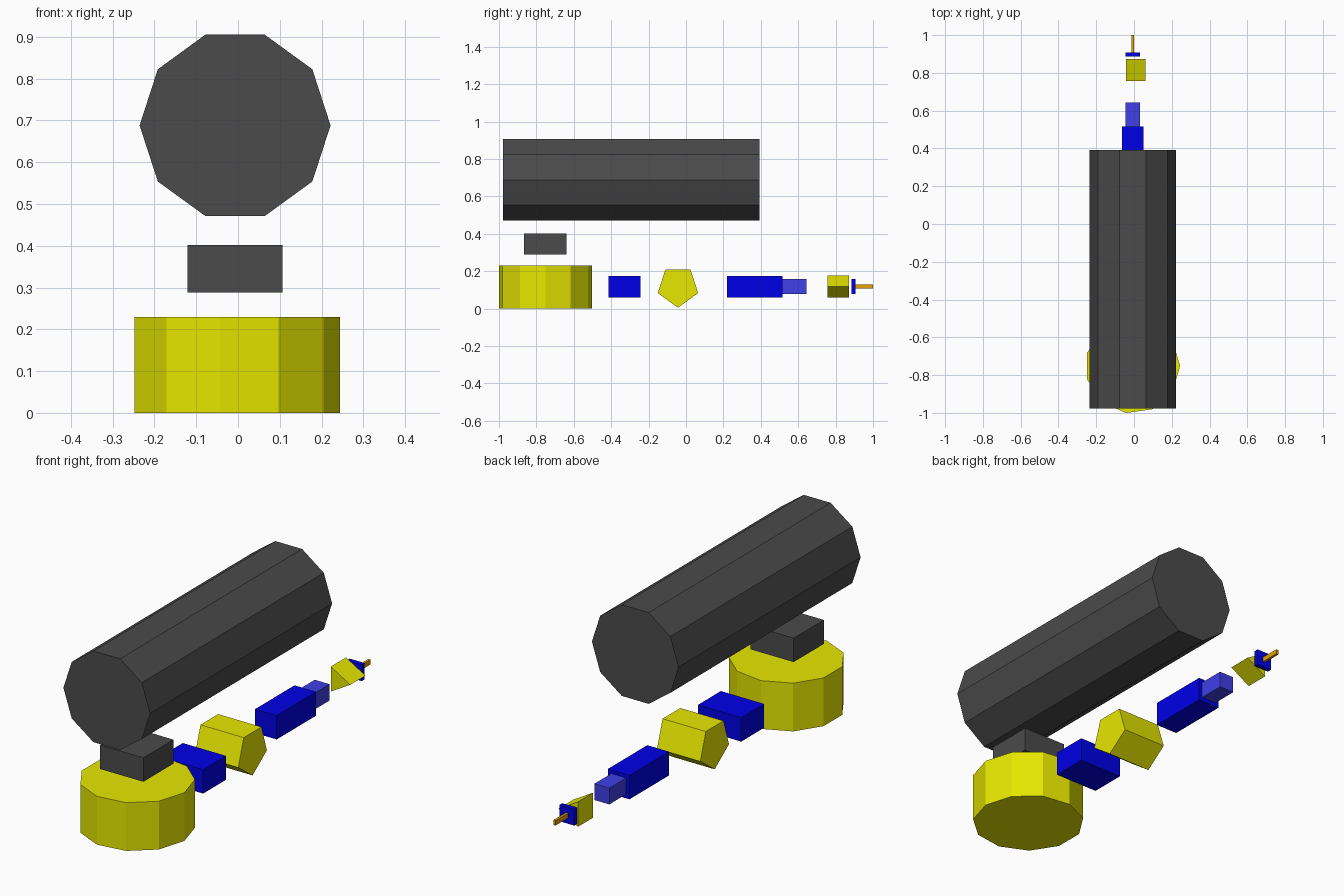
import bpy, bmesh
from math import sin, cos, pi, radians
from mathutils import Vector

if "Cube" in bpy.data.objects:
    bpy.data.objects.remove(bpy.data.objects["Cube"])

CX = -0.007  # shared centre line of all parts


def material(name, rgb):
    m = bpy.data.materials.new(name)
    m.diffuse_color = (*rgb, 1)
    m.use_nodes = True
    m.node_tree.nodes["Principled BSDF"].inputs["Base Color"].default_value = m.diffuse_color
    return m


GREY = material("dark_grey", (0.07, 0.07, 0.07))
YELLOW = material("yellow", (0.8, 0.8, 0.0))
BLUE = material("blue", (0.0, 0.0, 0.8))
LIGHT_BLUE = material("light_blue", (0.05, 0.05, 0.8))
ORANGE = material("orange", (0.8, 0.35, 0.0))


def finish(name, bm, mat):
    bmesh.ops.recalc_face_normals(bm, faces=bm.faces)
    me = bpy.data.meshes.new(name)
    bm.to_mesh(me)
    bm.free()
    me.materials.append(mat)
    bpy.context.collection.objects.link(bpy.data.objects.new(name, me))


def prism(name, mat, sides, radius, centre, length, axes, start=0):
    """Regular prism: profile in the first two axes, extruded along the third."""
    u, v, w = (Vector([float(a == c) for c in "xyz"]) for a in axes)
    bm = bmesh.new()
    ring = []
    for i in range(sides):
        a = radians(start) + 2 * pi * i / sides
        p = Vector(centre) + radius * (cos(a) * u + sin(a) * v) - w * length / 2
        ring.append(bm.verts.new(p))
    face = bm.faces.new(ring)
    ext = bmesh.ops.extrude_face_region(bm, geom=[face], use_keep_orig=True)
    moved = [g for g in ext["geom"] if isinstance(g, bmesh.types.BMVert)]
    bmesh.ops.translate(bm, verts=moved, vec=w * length)
    finish(name, bm, mat)


def box(name, mat, width, y0, y1, z0, z1):
    bm = bmesh.new()
    bmesh.ops.create_cube(bm, size=1)
    for vert in bm.verts:
        vert.co = (CX + vert.co.x * width,
                   (y0 + y1) / 2 + vert.co.y * (y1 - y0),
                   (z0 + z1) / 2 + vert.co.z * (z1 - z0))
    finish(name, bm, mat)


# Heavy parts: base drum, spacer block, long drum
prism("base_drum", YELLOW, 11, 0.251, (CX, -0.752, 0.115), 0.23, "xyz")
box("spacer_block", GREY, 0.228, -0.865, -0.638, 0.288, 0.402)
prism("long_drum", GREY, 10, 0.2285, (CX, -0.293, 0.688), 1.37, "xzy")

# Row of parts along the arm
box("shoulder_block", BLUE, 0.228, -0.415, -0.243, 0.06, 0.174)
prism("elbow_joint", YELLOW, 5, 0.1135, (CX, -0.043, 0.118), 0.228, "yzx", -90)
box("forearm", BLUE, 0.114, 0.22, 0.517, 0.06, 0.174)
box("forearm_tip", LIGHT_BLUE, 0.078, 0.517, 0.643, 0.079, 0.157)
prism("wrist_joint", YELLOW, 3, 0.0685, (CX, 0.815, 0.118), 0.115, "xzy")
box("flange_plate", BLUE, 0.078, 0.886, 0.907, 0.079, 0.157)
box("tool_rod", ORANGE, 0.012, 0.907, 1.0, 0.106, 0.129)
